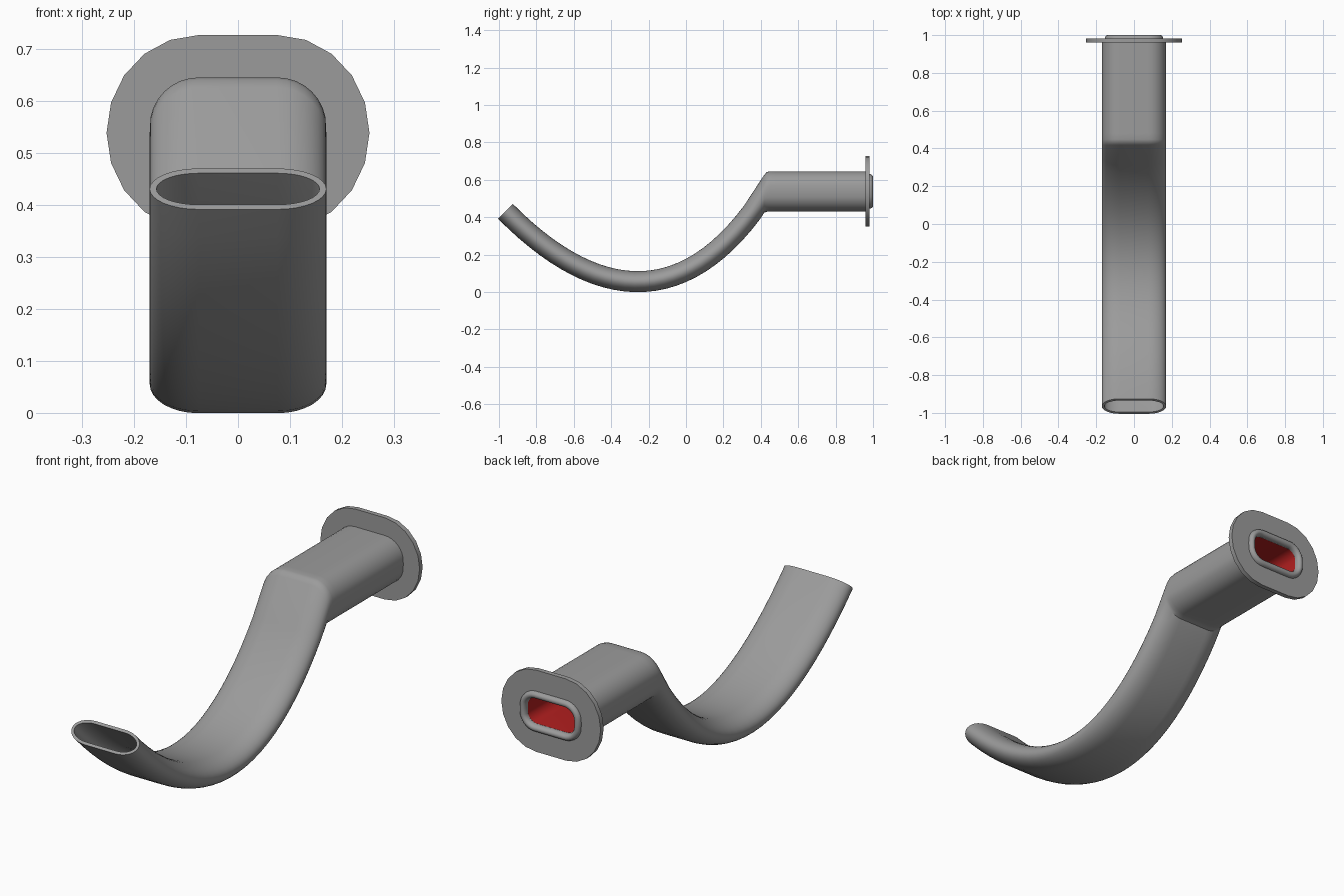
import bpy, bmesh, math
from mathutils import Vector

if "Cube" in bpy.data.objects:
    bpy.data.objects.remove(bpy.data.objects["Cube"])

FLAT = 0.076   # half width of the straight run in every cross-section
CZ = 0.538     # centre height of the straight tube
HX, HZ = 0.17, 0.1075


def ring(y, z, hx, hz, up=(0, 1), seg=8):
    """Elongated round section at (y, z); 'up' is its thickness direction in the YZ plane."""
    pts = []
    rz = hz if seg == 5 else min(hz, hx - FLAT)   # corner height
    for side in (1, -1):
        for i in range(2 * seg + 1):
            a = side * math.radians(90 - 90 * i / seg)
            s = 0 if i == seg else math.sin(a)
            px = side * (FLAT + (hx - FLAT) * math.cos(a))
            pz = rz * s + (hz - rz) * ((s > 0) - (s < 0))
            pts.append((px, y + up[0] * pz, z + up[1] * pz))
    return pts


def loft(name, rings, mats, mat_faces=(), angle=40):
    """Skin a closed loop of rings (a tube with wall thickness)."""
    bm = bmesh.new()
    vs = [[bm.verts.new(p) for p in r] for r in rings]
    n, m = len(vs), len(vs[0])
    for i in range(n):
        a, b = vs[i], vs[(i + 1) % n]
        for j in range(m):
            k = (j + 1) % m
            f = bm.faces.new((a[j], a[k], b[k], b[j]))
            if i in mat_faces:
                f.material_index = 1
    bmesh.ops.recalc_face_normals(bm, faces=bm.faces)
    me = bpy.data.meshes.new(name)
    bm.to_mesh(me)
    bm.free()
    ob = bpy.data.objects.new(name, me)
    bpy.context.collection.objects.link(ob)
    for mt in mats:
        me.materials.append(mt)
    bpy.ops.object.select_all(action='DESELECT')
    ob.select_set(True)
    bpy.context.view_layer.objects.active = ob
    bpy.ops.object.shade_smooth_by_angle(angle=math.radians(angle))
    return ob


grey = bpy.data.materials.new("dark_grey")
grey.diffuse_color = (0.33, 0.33, 0.33, 1)
grey.use_nodes = True
grey.node_tree.nodes["Principled BSDF"].inputs["Base Color"].default_value = grey.diffuse_color
red = bpy.data.materials.new("red_lining")
red.diffuse_color = (0.46, 0.014, 0.014, 1)
red.use_nodes = True
red.node_tree.nodes["Principled BSDF"].inputs["Base Color"].default_value = red.diffuse_color

# Curved spout path: one cubic in the YZ plane
P = [Vector(p) for p in ((-0.965, 0.431), (-0.465, -0.075), (0.025, -0.099), (0.43, 0.537))]


def path(t):
    s = 1 - t
    p = s**3 * P[0] + 3 * s * s * t * P[1] + 3 * s * t * t * P[2] + t**3 * P[3]
    d = s * s * (P[1] - P[0]) + 2 * s * t * (P[2] - P[1]) + t * t * (P[3] - P[2])
    d.normalize()
    return p, (-d.y, d.x)


outer, inner = [], []
STEPS = 26
for i in range(STEPS + 1):
    p, up = path(0.94 * i / STEPS)
    outer.append(ring(p.x, p.y, HX, 0.056, up))
    inner.append(ring(p.x, p.y, HX - 0.013, 0.043, up))

# Softened bend, then the straight tube to the back
for y, z, h in ((0.418, 0.525, 0.101), (0.432, 0.535, 0.106), (0.448, CZ, HZ),
                (0.48, CZ, HZ), (0.975, CZ, HZ)):
    outer.append(ring(y, z, HX, h))
for y, z, hx, h in ((0.425, 0.53, 0.14, 0.07), (0.48, CZ, 0.123, 0.06), (0.975, CZ, 0.123, 0.06)):
    inner.append(ring(y, z, hx, h))

first = len(outer)
lining = set(range(first, first + len(inner) - 1 - STEPS // 2))
loft("curved_spout", outer + inner[::-1], (grey, red), lining, 35)

# Mounting flange
loft("flange", [ring(y, CZ + 0.001, hx, hz, seg=5) for y, hx, hz in
                ((0.96, 0.14, 0.078), (0.96, 0.253, 0.188),
                 (0.982, 0.253, 0.188), (0.982, 0.14, 0.078))], (grey,))

# Rounded bead around the rear opening
bead = [ring(0.97, CZ, HX - 0.015, HZ - 0.015)]
for i in range(9):
    a = math.pi * i / 8
    d = 0.031 - 0.016 * math.cos(a)
    bead.append(ring(0.98 + 0.02 * math.sin(a), CZ, HX - d, HZ - d))
bead.append(ring(0.97, CZ, HX - 0.047, HZ - 0.047))
loft("rear_bead", bead, (grey,), angle=50)
